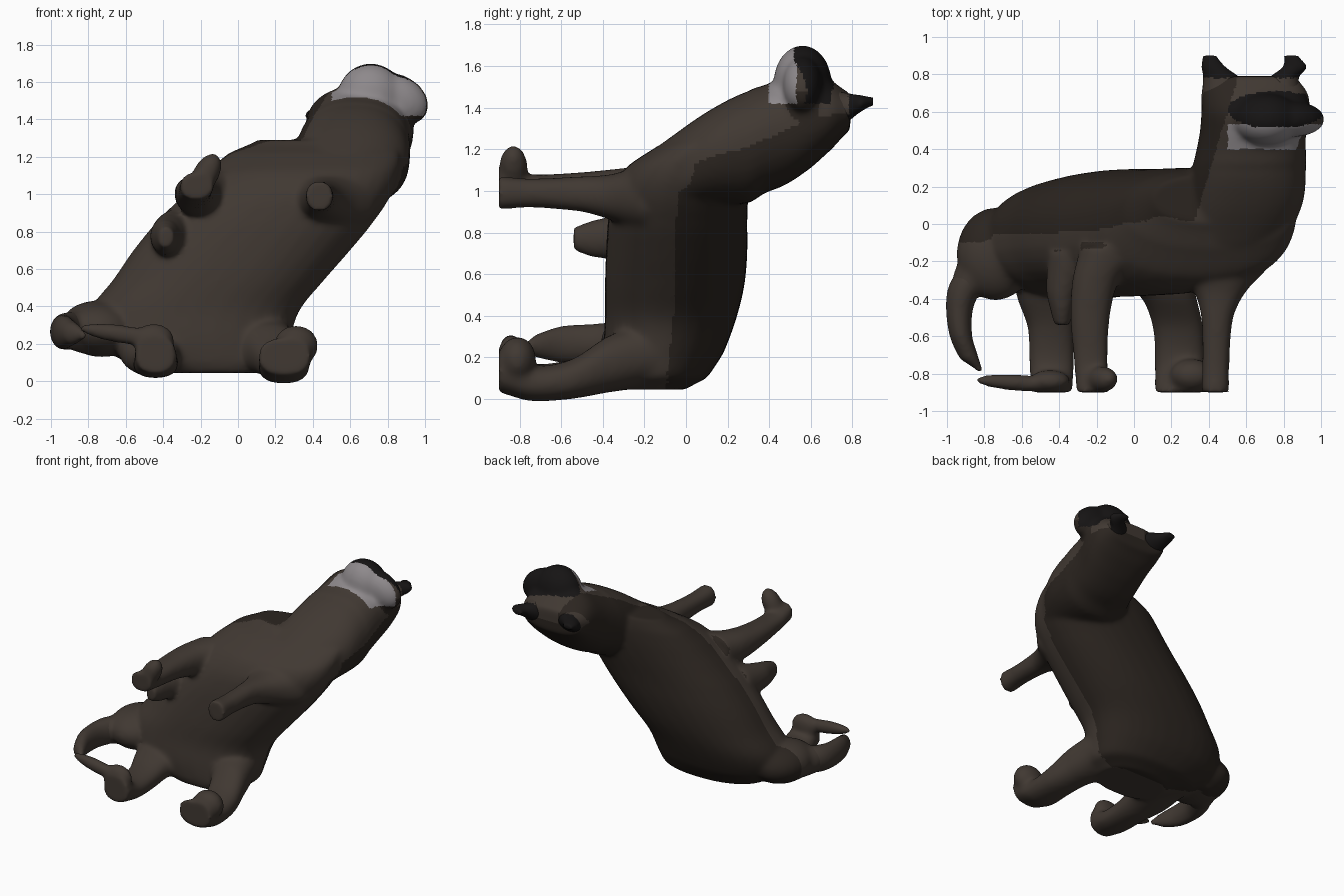
import bpy, bmesh, math
from mathutils import Vector, Matrix


def mat(name, c):
    m = bpy.data.materials.new(name)
    m.diffuse_color = (*c, 1)
    return m


MATS = [mat("brown_fur", (0.052, 0.040, 0.032)), mat("dark_fur", (0.024, 0.018, 0.014)),
        mat("black_fur", (0.008, 0.007, 0.007)), mat("white_fur", (0.27, 0.25, 0.26))]


def refine(rows, k=4):
    """Catmull-Rom interpolation between sections."""
    out = []
    for i in range(len(rows) - 1):
        p = [Vector(rows[min(max(i + d, 0), len(rows) - 1)]) for d in (-1, 0, 1, 2)]
        for j in range(k):
            t = j / k
            q = (2 * p[1] + (p[2] - p[0]) * t + (2 * p[0] - 5 * p[1] + 4 * p[2] - p[3]) * t * t
                 + (3 * p[1] - p[0] - 3 * p[2] + p[3]) * t ** 3) * 0.5
            q[0] = p[1][0] + (p[2][0] - p[1][0]) * t
            out.append(q)
    return out + [Vector(rows[-1])]


def loft(bm, rows, axis="y", power=2.3, n=32):
    """Stack of rounded sections: (level, a0, a1, b0, b1)."""
    rings = []
    for lev, a0, a1, b0, b1 in refine(rows):
        ring = []
        for i in range(n):
            t = 2 * math.pi * i / n
            c, s = math.cos(t), math.sin(t)
            a = (a0 + a1) / 2 + (a1 - a0) / 2 * math.copysign(abs(c) ** (2 / power), c)
            b = (b0 + b1) / 2 + (b1 - b0) / 2 * math.copysign(abs(s) ** (2 / power), s)
            ring.append(bm.verts.new((a, lev, b) if axis == "y" else (a, b, lev)))
        rings.append(ring)
    for r, q in zip(rings, rings[1:]):
        for i in range(n):
            j = (i + 1) % n
            bm.faces.new((r[i], r[j], q[j], q[i]))
    bm.faces.new(rings[0])
    bm.faces.new(rings[-1])


def blob(bm, loc, rad, direction=(1, 0, 0)):
    """Ellipsoid whose first radius runs along the direction."""
    rot = Vector((1, 0, 0)).rotation_difference(Vector(direction)).to_matrix().to_4x4()
    bmesh.ops.create_uvsphere(bm, u_segments=24, v_segments=16, radius=1,
                              matrix=Matrix.Translation(loc) @ rot @ Matrix.Diagonal((*rad, 1)))


def finish(bm, name, voxel, smooth, pick):
    bmesh.ops.recalc_face_normals(bm, faces=bm.faces)
    me = bpy.data.meshes.new(name)
    bm.to_mesh(me)
    bm.free()
    ob = bpy.data.objects.new(name, me)
    bpy.context.collection.objects.link(ob)
    r = ob.modifiers.new("merge", "REMESH")
    r.mode, r.voxel_size = "VOXEL", voxel
    s = ob.modifiers.new("soften", "SMOOTH")
    s.factor, s.iterations = 0.5, smooth
    dg = bpy.context.evaluated_depsgraph_get()
    new = bpy.data.meshes.new_from_object(ob.evaluated_get(dg))
    ob.modifiers.clear()
    ob.data = new
    new.materials.clear()
    for m in MATS:
        new.materials.append(m)
    for p in new.polygons:
        p.use_smooth = True
        p.material_index = pick(p.center, p.normal)


def coat(c, n):
    if c.x > 0.5 and c.z > 1.42:
        # eye mask, then pale chin
        if ((c.x - 0.76) / 0.26) ** 2 + ((c.y - 0.61) / 0.1) ** 2 < 1 and c.y > 0.52:
            return 2
        if 0.40 < c.y < 0.53:
            return 3
    chest = c.x - c.y * 0.3 > 0.32 and n.z > 0
    return 1 if c.y + 0.25 * n.y > -0.05 and not chest else 0


bm = bmesh.new()
# torso, stacked along z from rump to chest
loft(bm, [(0.045, -0.4, 0.15, -0.37, 0.0), (0.1, -0.6, 0.25, -0.39, 0.1),
          (0.22, -0.77, 0.28, -0.4, 0.18), (0.38, -0.79, 0.33, -0.39, 0.24),
          (0.54, -0.67, 0.46, -0.39, 0.28), (0.7, -0.56, 0.6, -0.385, 0.295),
          (0.86, -0.43, 0.73, -0.375, 0.295), (1.0, -0.29, 0.82, -0.35, 0.3),
          (1.12, -0.17, 0.86, -0.28, 0.3), (1.22, -0.05, 0.87, -0.13, 0.29),
          (1.29, 0.1, 0.82, 0.0, 0.27)], "z")
# neck and head, stacked along y
loft(bm, [(-0.3, 0.15, 0.58, 0.86, 1.1), (-0.1, 0.26, 0.79, 0.88, 1.24),
          (0.1, 0.29, 0.9, 0.93, 1.38), (0.3, 0.31, 0.92, 0.94, 1.48),
          (0.38, 0.33, 0.92, 0.99, 1.51), (0.48, 0.35, 0.92, 1.03, 1.55),
          (0.6, 0.36, 0.94, 1.11, 1.58), (0.7, 0.36, 0.93, 1.2, 1.53),
          (0.79, 0.37, 0.87, 1.29, 1.47)])
# muzzle
blob(bm, (0.71, 0.56, 1.52), (0.18, 0.14, 0.18))
blob(bm, (0.85, 0.56, 1.51), (0.18, 0.095, 0.13), (1, 0, -0.5))
# haunch running into the tail
blob(bm, (-0.74, -0.16, 0.28), (0.21, 0.25, 0.15), (1, 0, -0.1))
loft(bm, [(-0.45, -0.99, -0.87, 0.19, 0.35), (-0.33, -0.98, -0.78, 0.17, 0.37),
          (-0.2, -0.94, -0.6, 0.14, 0.4), (-0.02, -0.86, -0.5, 0.14, 0.42)], power=2)
# belly bump
loft(bm, [(-0.54, -0.43, -0.34, 0.71, 0.83), (-0.45, -0.45, -0.32, 0.68, 0.86),
          (-0.36, -0.47, -0.29, 0.67, 0.88), (-0.15, -0.46, -0.2, 0.64, 0.92)], power=2)
# front legs
loft(bm, [(-0.9, 0.36, 0.51, 0.91, 1.07), (-0.75, 0.365, 0.51, 0.92, 1.06),
          (-0.5, 0.36, 0.53, 0.9, 1.07), (-0.36, 0.32, 0.6, 0.86, 1.08),
          (-0.2, 0.22, 0.74, 0.8, 1.12)])
loft(bm, [(-0.9, -0.31, -0.13, 0.97, 1.12), (-0.75, -0.32, -0.14, 0.95, 1.08),
          (-0.5, -0.34, -0.13, 0.92, 1.09), (-0.3, -0.33, -0.08, 0.88, 1.11),
          (-0.12, -0.29, 0.05, 0.85, 1.13)])
blob(bm, (-0.17, -0.83, 1.11), (0.12, 0.07, 0.07), (0.55, 0, 1))
# hind legs
loft(bm, [(-0.9, 0.11, 0.39, 0.03, 0.24), (-0.75, 0.11, 0.38, -0.01, 0.16),
          (-0.55, 0.1, 0.37, 0.0, 0.19), (-0.38, 0.03, 0.33, 0.03, 0.3),
          (-0.15, -0.15, 0.28, 0.06, 0.38)])
blob(bm, (0.31, -0.81, 0.19), (0.12, 0.09, 0.11))
loft(bm, [(-0.9, -0.55, -0.33, 0.04, 0.25), (-0.75, -0.56, -0.32, 0.02, 0.17),
          (-0.55, -0.57, -0.32, 0.02, 0.19), (-0.38, -0.63, -0.3, 0.04, 0.26),
          (-0.15, -0.65, -0.2, 0.07, 0.34)])
blob(bm, (-0.45, -0.84, 0.22), (0.11, 0.06, 0.09))
# long thin toe
blob(bm, (-0.61, -0.85, 0.25), (0.25, 0.045, 0.05), (1, -0.07, -0.15))
finish(bm, "body", 0.015, 14, coat)

# tail
bm = bmesh.new()
loft(bm, [(-0.79, -0.835, -0.81, 0.23, 0.26), (-0.72, -0.93, -0.83, 0.2, 0.31),
          (-0.6, -0.985, -0.865, 0.175, 0.35), (-0.45, -1.005, -0.86, 0.17, 0.36),
          (-0.33, -0.99, -0.8, 0.17, 0.37), (-0.2, -0.92, -0.7, 0.18, 0.37)], power=2)
finish(bm, "tail", 0.012, 4, lambda c, n: 0)

# ears
for side, (x0, x1, tip) in {"left": (0.36, 0.6, 0.41), "right": (0.71, 0.91, 0.845)}.items():
    bm = bmesh.new()
    loft(bm, [(0.66, x0, x1, 1.25, 1.49), (0.78, x0 + 0.01, x1 - 0.03, 1.33, 1.47),
              (0.84, tip - 0.05, tip + 0.08, 1.38, 1.46),
              (0.9, tip - 0.045, tip + 0.035, 1.41, 1.45)], power=2)
    finish(bm, side + "_ear", 0.01, 6, lambda c, n: 2 if c.y > 0.78 else 0)
